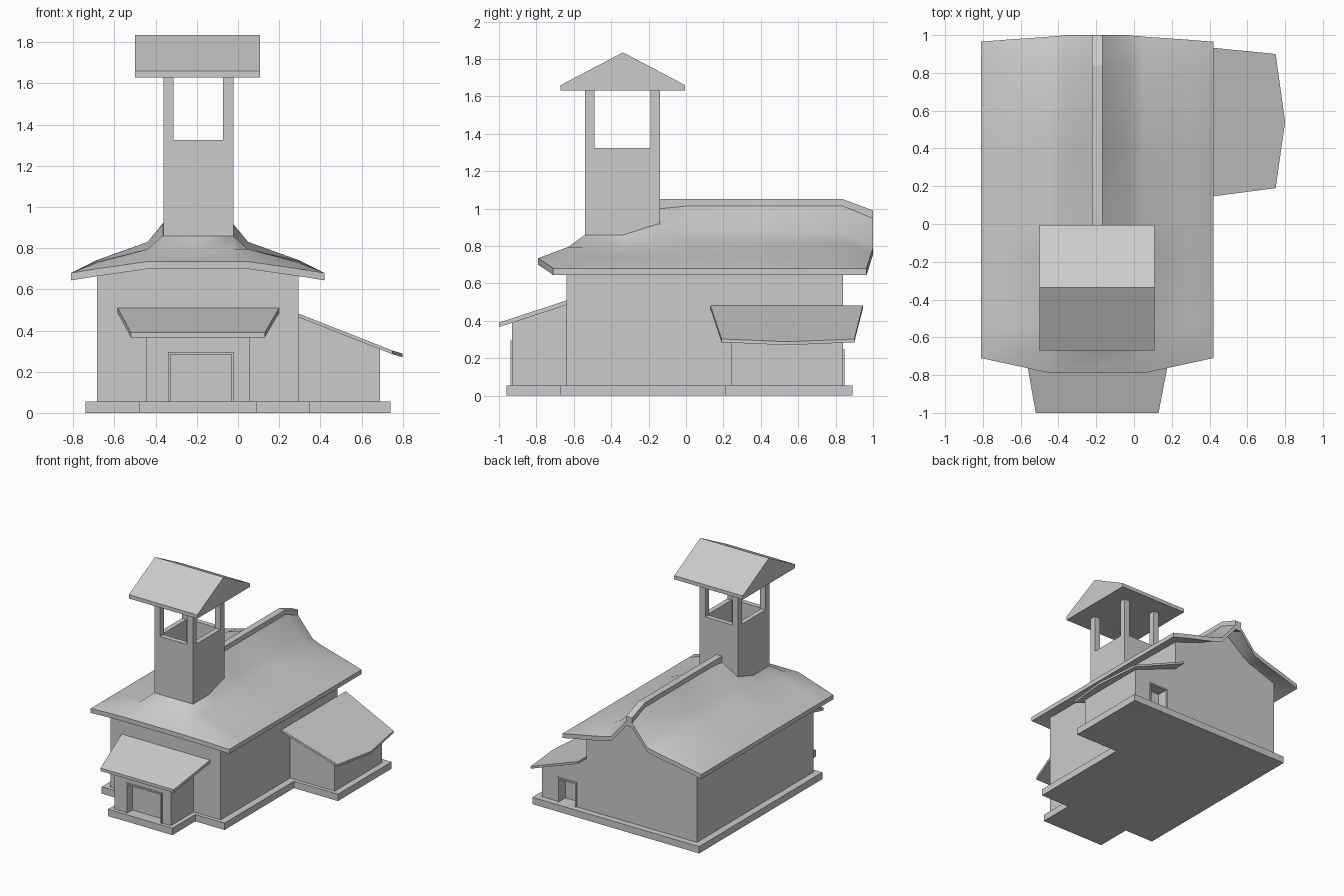
import bpy, bmesh

if "Cube" in bpy.data.objects:
    bpy.data.objects.remove(bpy.data.objects["Cube"])

CX = -0.195  # centre line of the main building


def make(name, verts, faces):
    me = bpy.data.meshes.new(name)
    me.from_pydata(verts, [], faces)
    bm = bmesh.new()
    bm.from_mesh(me)
    bmesh.ops.recalc_face_normals(bm, faces=bm.faces)
    bm.to_mesh(me)
    bm.free()
    ob = bpy.data.objects.new(name, me)
    bpy.context.collection.objects.link(ob)
    return ob


def prism(name, pts, axis, a, b):
    """Extrude a 2D outline along an axis from a to b."""
    def put(p, t):
        return {'x': (t, p[0], p[1]), 'y': (p[0], t, p[1]), 'z': (p[0], p[1], t)}[axis]
    n = len(pts)
    verts = [put(p, a) for p in pts] + [put(p, b) for p in pts]
    faces = [list(range(n)), list(range(n, 2 * n))]
    faces += [(i, (i + 1) % n, n + (i + 1) % n, n + i) for i in range(n)]
    return make(name, verts, faces)


def box(name, x0, x1, y0, y1, z0, z1):
    return prism(name, [(x0, y0), (x1, y0), (x1, y1), (x0, y1)], 'z', z0, z1)


def slab(name, pts, t):
    """Sloping panel: 3D outline thickened downwards."""
    n = len(pts)
    verts = list(pts) + [(x, y, z - t) for x, y, z in pts]
    faces = [list(range(n)), list(range(n, 2 * n))]
    faces += [(i, (i + 1) % n, n + (i + 1) % n, n + i) for i in range(n)]
    return make(name, verts, faces)


def cut(ob, cutter):
    cutter.hide_render = True
    m = ob.modifiers.new("opening", 'BOOLEAN')
    m.object, m.operation, m.solver = cutter, 'DIFFERENCE', 'EXACT'
    bpy.context.view_layer.objects.active = ob
    bpy.ops.object.modifier_apply(modifier=m.name)
    bpy.data.objects.remove(cutter)


def door_frame(name, x0, x1, z0, z1, y0, y1, w=0.012):
    box(name + "_left", x0, x0 + w, y0, y1, z0, z1)
    box(name + "_right", x1 - w, x1, y0, y1, z0, z1)
    box(name + "_top", x0 + w, x1 - w, y0, y1, z1 - w, z1)


def mirrored(half):
    """Half profile of (offset, z), outer to inner, mirrored about CX."""
    return [(CX - u, z) for u, z in half] + [(CX + u, z) for u, z in reversed(half)]


# stepped foundation
prism("foundation", [(-.48, -.96), (.09, -.96), (.09, -.67), (.35, -.67), (.35, .21),
                     (.74, .21), (.74, .89), (-.74, .89), (-.74, -.67), (-.48, -.67)],
      'z', 0, .055)

# main walls, low front half and gabled back half
prism("front_walls", mirrored([(.49, .05), (.49, .69), (.245, .76)]), 'y', -.64, 0)
prism("back_walls", mirrored([(.49, .05), (.49, .71), (.17, .83), (.025, .95)]), 'y', 0, .84)

# porch with recessed door
porch = prism("porch_walls", [(-.93, .05), (-.63, .05), (-.63, .495), (-.93, .395)], 'x', -.445, .055)
cut(porch, box("porch_cutter", -.33, -.03, -1, -.87, .055, .285))
door_frame("porch_door_frame", -.34, -.02, .05, .295, -.938, -.87)
slab("porch_roof", [(-.52, -1, .39), (.13, -1, .39), (.2, -.635, .51), (-.585, -.635, .51)], .024)

# side annex with back door
annex = prism("annex_walls", [(.29, .05), (.69, .05), (.69, .31), (.29, .468)], 'y', .24, .84)
cut(annex, box("annex_cutter", .39, .54, .76, .9, .055, .24))
door_frame("annex_door_frame", .38, .55, .05, .25, .76, .848)
slab("annex_roof", [(.295, .13, .482), (.75, .19, .303), (.8, .54, .288),
                    (.75, .9, .303), (.295, .945, .482)], .018)

# main roof: lofted half profiles, each row = (offset, y, z) from eave to ridge
U = [.615, .49, .245, .17, .025]
rows = [
    (U, [-.71, -.737, -.79, -.79, -.79], [.68, .70, .735, .735, .735]),
    (U, [-.63] * 5, [.68, .73, .795, .795, .795]),
    (U, [-.54] * 5, [.68, .735, .795, .86, .86]),
    (U, [-.34] * 5, [.68, .74, .795, .86, .86]),
    (U, [-.15] * 5, [.68, .742, .83, .92, 1.0]),
    (U, [0] * 5, [.68, .742, .83, .875, 1.015]),
    (U, [.4] * 5, [.68, .742, .825, .87, 1.015]),
    (U, [.84] * 5, [.68, .735, .82, .865, 1.015]),
    ([.615, .49, .245, .16, .025], [.965, .975, .992, 1, 1], [.68, .71, .765, .79, .95]),
]
verts = []
for us, ys, zs in rows:
    left = [(CX - u, y, z) for u, y, z in zip(us, ys, zs)]
    right = [(2 * CX - x, y, z) for x, y, z in reversed(left)]
    verts += left + right
n = 10
faces = [(r * n + c, r * n + c + 1, (r + 1) * n + c + 1, (r + 1) * n + c)
         for r in range(len(rows) - 1) for c in range(n - 1)]
roof = make("main_roof", verts, faces)
bm = bmesh.new()
bm.from_mesh(roof.data)
new = bmesh.ops.extrude_face_region(bm, geom=bm.faces[:], use_keep_orig=True)["geom"]
bmesh.ops.translate(bm, vec=(0, 0, -.036), verts=[g for g in new if isinstance(g, bmesh.types.BMVert)])
bmesh.ops.recalc_face_normals(bm, faces=bm.faces)
bm.to_mesh(roof.data)
bm.free()
bpy.ops.object.select_all(action='DESELECT')
roof.select_set(True)
bpy.context.view_layer.objects.active = roof
bpy.ops.object.shade_smooth_by_angle(angle=0.55)

# ridge beam dipping at the back
prism("ridge_beam", [(-.15, .98), (-.15, 1.05), (.84, 1.05), (1, .99), (1, .945), (.84, 1.0)],
      'x', CX - .027, CX + .027)

# hollow tower: corner posts and wall panels
X0, X1, Y0, Y1 = -.363, -.023, -.54, -.14
for i, x in enumerate((X0, X1 - .05)):
    for j, y in enumerate((Y0, Y1 - .05)):
        box(f"tower_post_{i}{j}", x, x + .05, y, y + .05, .8, 1.635)
for i, x in enumerate((X0, X1 - .04)):
    box(f"tower_side_wall_{i}", x, x + .04, Y0 + .05, Y1 - .05, .8, 1.325)
for i, y in enumerate((Y0, Y1 - .04)):
    box(f"tower_end_wall_{i}", X0 + .05, X1 - .05, y, y + .04, .8, 1.325)
box("tower_floor", X0 + .03, X1 - .03, Y0 + .03, Y1 - .03, .82, .9)

# tower roof
prism("tower_roof", [(-.67, 1.63), (-.005, 1.63), (-.005, 1.66), (-.337, 1.835), (-.67, 1.66)],
      'x', -.5, .108)
